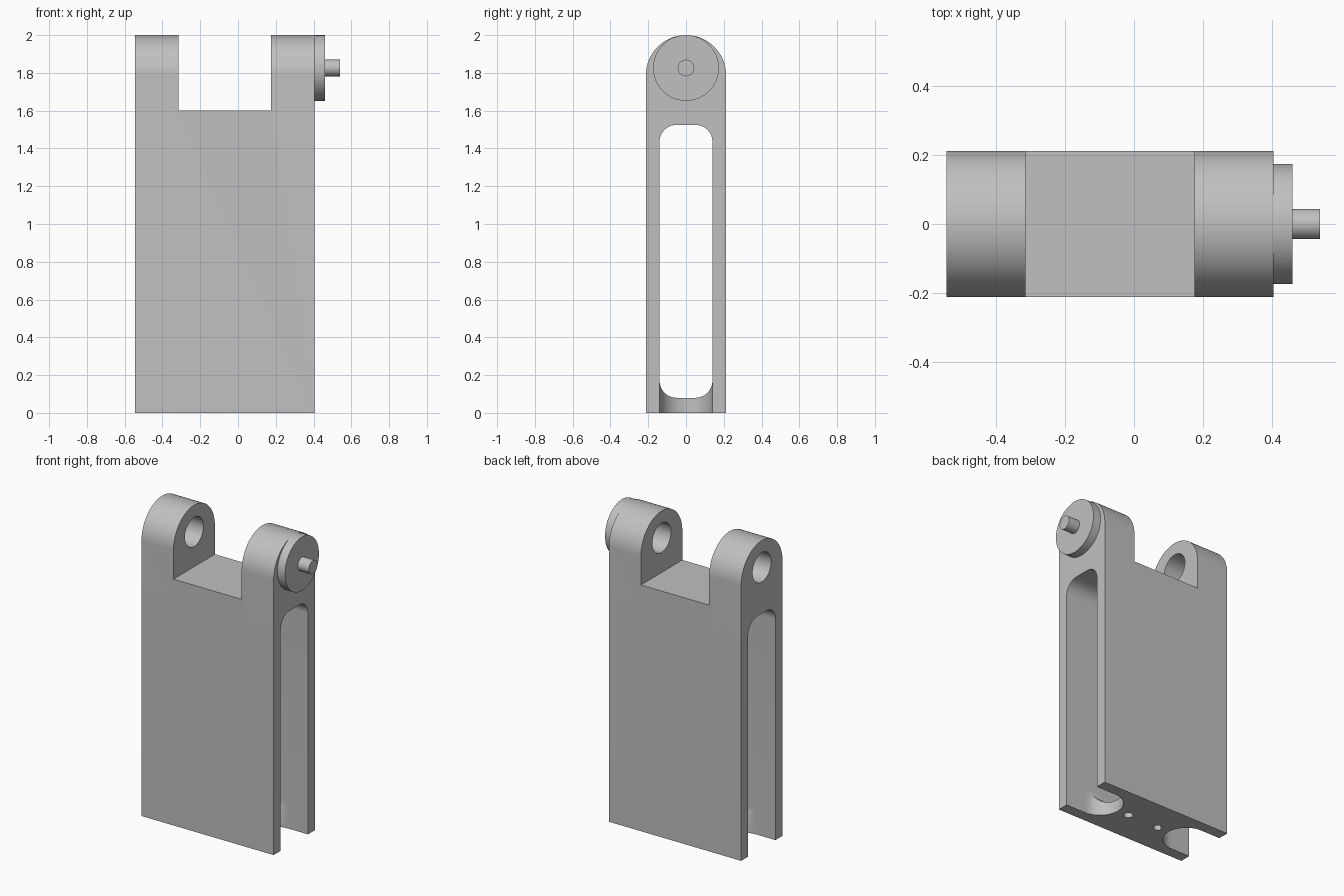
import bpy, bmesh
from math import pi, sin, cos, radians
from mathutils import Matrix, Vector

if "Cube" in bpy.data.objects:
    bpy.data.objects.remove(bpy.data.objects["Cube"], do_unlink=True)

X0, X1 = -0.545, 0.405        # body ends
MID = (X0 + X1) / 2
HALF = 0.2125                 # half thickness
AXLE_Z = 1.826
SLOT = 0.14                   # half width of window and slots

grey = bpy.data.materials.new("plain grey")
grey.use_nodes = True
colour = (0.53, 0.53, 0.53, 1)
grey.diffuse_color = colour
grey.node_tree.nodes["Principled BSDF"].inputs["Base Color"].default_value = colour


def arc(cx, cy, r, start, end, n):
    """Points along an arc, angles in degrees."""
    angles = [radians(start + (end - start) * i / n) for i in range(n + 1)]
    return [(cx + r * cos(a), cy + r * sin(a)) for a in angles]


def prism(name, outline, low, high, axis):
    """Extrude an outline along x (outline is y,z) or z (outline is x,y)."""
    bm = bmesh.new()
    place = (lambda p: (low, *p)) if axis == "x" else (lambda p: (*p, low))
    face = bm.faces.new([bm.verts.new(place(p)) for p in outline])
    step = Vector((1, 0, 0) if axis == "x" else (0, 0, 1)) * (high - low)
    new = bmesh.ops.extrude_face_region(bm, geom=[face], use_keep_orig=True)["geom"]
    bmesh.ops.translate(bm, vec=step, verts=[v for v in new if isinstance(v, bmesh.types.BMVert)])
    bmesh.ops.recalc_face_normals(bm, faces=bm.faces)
    mesh = bpy.data.meshes.new(name)
    bm.to_mesh(mesh)
    bm.free()
    mesh.materials.append(grey)
    obj = bpy.data.objects.new(name, mesh)
    bpy.context.collection.objects.link(obj)
    return obj


def disc(name, cx, cy, r, low, high, axis, n=64):
    return prism(name, arc(cx, cy, r, 0, 360, n)[:-1], low, high, axis)


def activate(obj):
    bpy.ops.object.select_all(action="DESELECT")
    obj.select_set(True)
    bpy.context.view_layer.objects.active = obj


def cut(body, cutter):
    cutter.hide_render = True
    mod = body.modifiers.new("cut", "BOOLEAN")
    mod.operation = "DIFFERENCE"
    mod.solver = "EXACT"
    mod.object = cutter
    activate(body)
    bpy.ops.object.modifier_apply(modifier=mod.name)
    bpy.data.objects.remove(cutter, do_unlink=True)


# Body: slab with a rounded top
outline = [(-HALF, 0), (HALF, 0)] + arc(0, 2 - HALF, HALF, 0, 180, 48)
body = prism("clevis_body", outline, X0, X1, "x")

# Notch between the two lugs
cut(body, prism("notch_cutter", [(-0.315, -1), (0.175, -1), (0.175, 1), (-0.315, 1)], 1.6, 2.2, "z"))

# Long rounded window through the width
r = 0.09
low, high, side = 0.08 + r, 1.525 - r, SLOT - r
window = (arc(side, high, r, 0, 90, 12) + arc(-side, high, r, 90, 180, 12)
          + arc(-side, low, r, 180, 270, 12) + arc(side, low, r, 270, 360, 12))
cut(body, prism("window_cutter", window, -1, 1, "x"))

# Round-ended slots in the floor, one from each end
for end, sign in ((X0, 1), (X1, -1)):
    cx = end + sign * 0.14
    points = arc(cx, 0, SLOT, -90, 90, 32) if sign > 0 else arc(cx, 0, SLOT, 90, 270, 32)
    points += [(end - sign * 0.1, points[-1][1]), (end - sign * 0.1, points[0][1])]
    cut(body, prism("slot_cutter", points, -0.1, 0.3, "z"))

# Two small holes in the floor
for offset in (-0.115, 0.115):
    cut(body, disc("floor_hole_cutter", MID + offset, 0, 0.028, -0.1, 0.2, "z", 32))

# Axle hole through both lugs
cut(body, disc("axle_hole_cutter", 0, AXLE_Z, 0.095, -1, 1, "x"))

# Round cap and stub pin on the left lug
cap = disc("axle_cap", 0, AXLE_Z, 0.174, X1, 0.46, "x")
pin = disc("stub_pin", 0, AXLE_Z, 0.044, 0.455, 0.54, "x", 32)

for obj in (body, cap, pin):
    activate(obj)
    bpy.ops.object.shade_smooth_by_angle(angle=radians(30))
